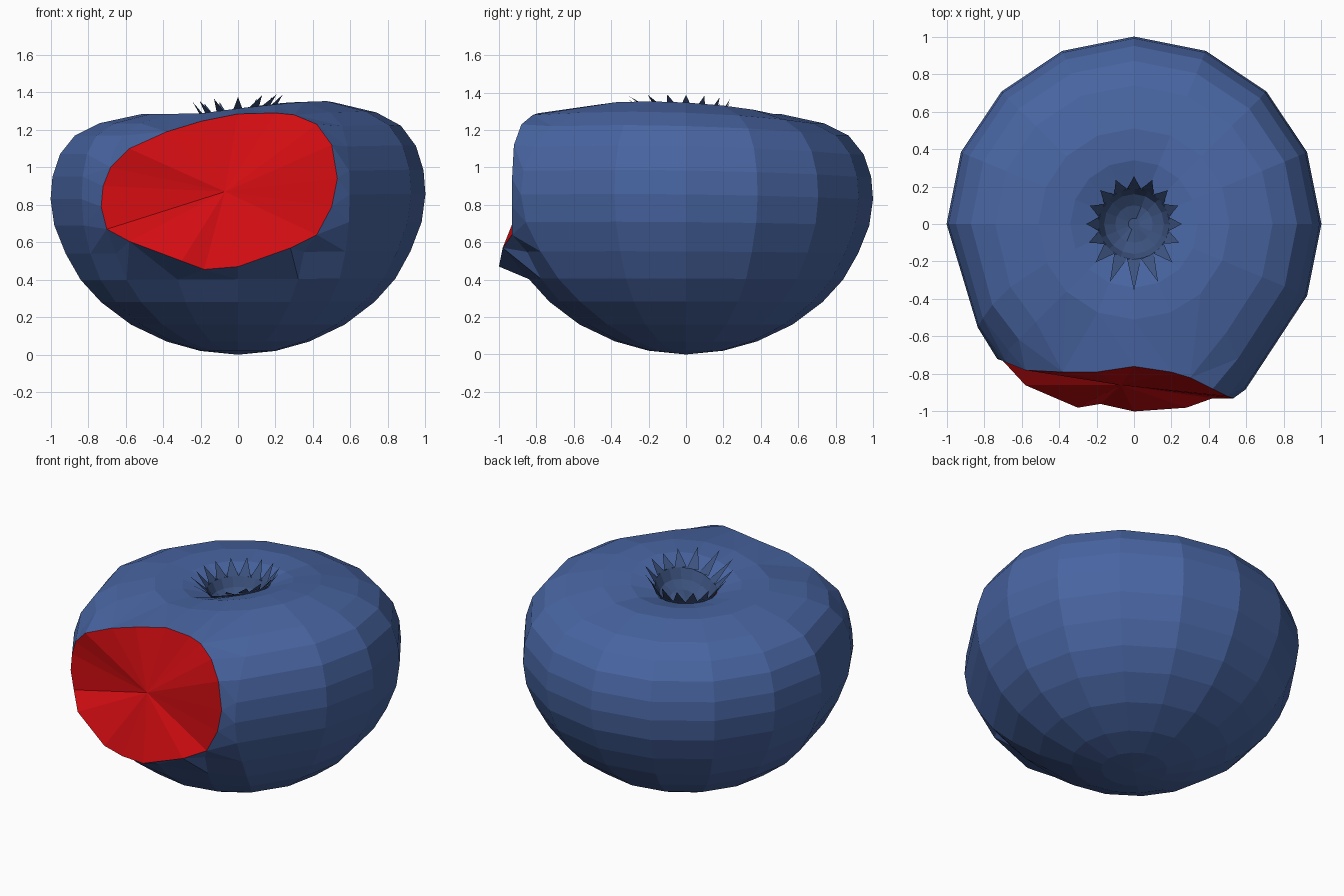
import bpy, bmesh, math
from mathutils import Vector

if "Cube" in bpy.data.objects:
    bpy.data.objects.remove(bpy.data.objects["Cube"])

N = 16


def material(name, color):
    m = bpy.data.materials.new(name)
    m.diffuse_color = (*color, 1)
    m.use_nodes = True
    m.node_tree.nodes["Principled BSDF"].inputs["Base Color"].default_value = m.diffuse_color
    return m


BLUE = material("skin_blue", (0.065, 0.13, 0.36))
DARK = material("crown_blue", (0.045, 0.085, 0.21))
RED = material("flesh_red", (0.65, 0.004, 0.006))


def finish(bm, name, mat):
    me = bpy.data.meshes.new(name)
    bm.to_mesh(me)
    bm.free()
    me.materials.append(mat)
    ob = bpy.data.objects.new(name, me)
    bpy.context.collection.objects.link(ob)
    return ob


def swell(a, z):
    """Raised shoulder on the front right of the berry."""
    return z + 0.07 * max(0, math.cos(a + math.radians(25))) * (z / 1.3) ** 2


def inside(x, z, poly):
    hit = False
    for p, q in zip(poly, poly[1:] + poly[:1]):
        if (p.z > z) != (q.z > z) and x < p.x + (z - p.z) * (q.x - p.x) / (q.z - p.z):
            hit = not hit
    return hit


# Rim of the bite, seen counter-clockwise from the left
center = Vector((-.07, -.86, .87))
rim = [Vector(p) for p in [
    (-.70, -.73, .67), (-.73, -.72, .79), (-.72, -.72, .90), (-.68, -.74, 1.0),
    (-.58, -.78, 1.10), (-.38, -.79, 1.19), (-.20, -.79, 1.245), (0, -.76, 1.285),
    (.20, -.79, 1.29), (.30, -.82, 1.28), (.42, -.88, 1.23), (.50, -.92, 1.12),
    (.53, -.93, .94), (.50, -.93, .79), (.42, -.93, .64), (.28, -.98, .57),
    (0, -1.0, .47), (-.18, -.96, .455), (-.30, -.98, .50), (-.58, -.86, .605)]]

# Berry skin: revolved profile, pulled around the bite
profile = [(.20, .02), (.38, .07), (.57, .16), (.73, .28), (.84, .40), (.92, .54),
           (.98, .69), (1.0, .83), (.99, .95), (.95, 1.07), (.87, 1.17),
           (.74, 1.235), (.51, 1.285), (.34, 1.28), (.19, 1.24)]
pull = {14: (-11, .065), 9: (11, .0)}   # column: (degrees, extra radius)
bm = bmesh.new()
rows = []
for r, z in profile:
    row = []
    for i in range(N):
        turn, grow = pull.get(i, (0, 0))
        a = math.radians(i * 360 / N + turn * r ** 3)
        rr = r + grow * r ** 4
        row.append(bm.verts.new((rr * math.cos(a), rr * math.sin(a), swell(a, z))))
    rows.append(row)
bottom = bm.verts.new((0, 0, 0))
for i in range(N):
    j = (i + 1) % N
    bm.faces.new((bottom, rows[0][j], rows[0][i]))
    for lo, hi in zip(rows, rows[1:]):
        bm.faces.new((lo[i], lo[j], hi[j], hi[i]))
hole = [center + (p - center) * 1.06 for p in rim]
gone = [v for v in bm.verts if v.co.y < -.4 and inside(v.co.x, v.co.z, hole)]
bmesh.ops.delete(bm, geom=gone, context='VERTS')
edges = [e for e in bm.edges if e.is_boundary and e.verts[0].co.y < -.3]
ring = [bm.verts.new(p) for p in rim]
edges += [bm.edges.new((a, b)) for a, b in zip(ring, ring[1:] + ring[:1])]
bmesh.ops.bridge_loops(bm, edges=edges)
bmesh.ops.recalc_face_normals(bm, faces=bm.faces)
finish(bm, "berry_skin", BLUE)

# Bite surface: a fan of flesh
bm = bmesh.new()
c = bm.verts.new(center)
ring = [bm.verts.new(p) for p in rim]
for a, b in zip(ring, ring[1:] + ring[:1]):
    bm.faces.new((c, b, a))
bmesh.ops.recalc_face_normals(bm, faces=bm.faces)
for f in bm.faces:
    if f.normal.y > 0:
        f.normal_flip()
finish(bm, "bite_flesh", RED)

# Crown: sunken bowl with a ring of pointed sepals
bm = bmesh.new()
rows = []
for r, z in [(.03, 1.13), (.10, 1.15), (.16, 1.19), (.19, 1.25)]:
    rows.append([bm.verts.new((r * math.cos(t), r * math.sin(t), swell(t, z)))
                 for t in (math.tau * i / N for i in range(N))])
bm.faces.new(rows[0])
for i in range(N):
    j = (i + 1) % N
    for lo, hi in zip(rows, rows[1:]):
        bm.faces.new((lo[i], lo[j], hi[j], hi[i]))
    t = math.tau * (i + .0) / N
    front = max(0, -math.sin(t))
    r = .255 + .10 * front ** 3
    tip = bm.verts.new((r * math.cos(t), r * math.sin(t), 1.365 + .025 * math.cos(t + .4)))
    h = math.tau / N / 2
    base = [bm.verts.new((.19 * math.cos(t + s), .19 * math.sin(t + s), swell(t, 1.25)))
            for s in (-h, h)]
    bm.faces.new((base[0], base[1], tip))
finish(bm, "crown", DARK)
